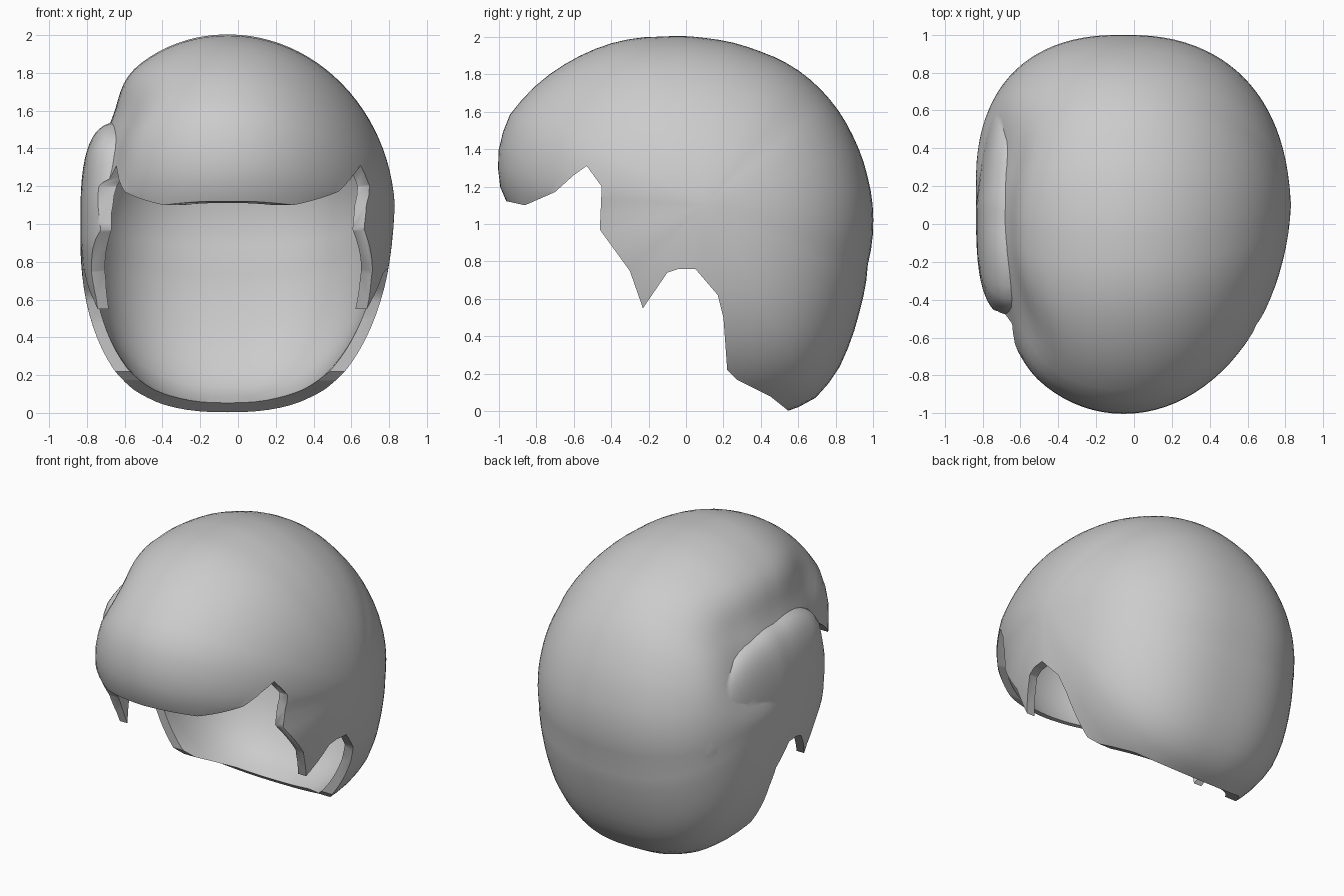
import bpy, bmesh, math

if "Cube" in bpy.data.objects:
    bpy.data.objects.remove(bpy.data.objects["Cube"])

# Mid-plane outline of the hair volume (y, z), walked around the side axis
OUTLINE = [(-1, 1.4), (-.95, 1.57), (-.79, 1.75), (-.6, 1.88), (-.38, 1.97), (-.12, 2),
           (.12, 1.99), (.37, 1.93), (.6, 1.82), (.78, 1.65), (.9, 1.45), (.97, 1.25),
           (1, 1.02), (.97, .78), (.93, .55), (.88, .38), (.8, .2), (.69, .07), (.55, 0),
           (.28, -.04), (-.1, -.1), (-.5, .1), (-.85, .5), (-.92, .9), (-.95, 1.1), (-1, 1.22)]
# Swept lock on the left side (y, z)
SWEEP = [(-.47, 1.3), (-.43, 1.44), (-.3, 1.51), (0, 1.53), (.25, 1.5), (.5, 1.4), (.7, 1.2),
         (.78, .95), (.65, .6), (.3, .35), (-.1, .4), (-.4, .7), (-.49, 1.0)]
# Opening for face, ears and neck (y, z)
OPENING = [(-1.3, 1.12), (-.95, 1.12), (-.86, 1.1), (-.7, 1.17), (-.6, 1.26), (-.53, 1.31),
           (-.45, 1.2), (-.46, .97), (-.3, .75), (-.23, .55), (-.1, .74), (-.04, .76),
           (.05, .76), (.17, .62), (.2, .5), (.22, .22), (.27, .17), (.45, .08),
           (.55, 0), (.6, -.4), (-1.3, -.4)]
CY, CZ, WIDTH = .1, 1.1, .83


def polar_table(points, cy, cz):
    t = sorted((math.atan2(z - cz, y - cy), math.hypot(y - cy, z - cz)) for y, z in points)
    return [(t[-1][0] - math.tau, t[-1][1])] + t + [(t[0][0] + math.tau, t[0][1])]


def radius(table, a):
    for (a0, r0), (a1, r1) in zip(table, table[1:]):
        if a0 <= a <= a1:
            return r0 + (r1 - r0) * (a - a0) / (a1 - a0)
    return table[0][1]


def smooth(t):
    t = max(0, min(1, t))
    return t * t * (3 - 2 * t)


def finish(bm, name):
    bmesh.ops.recalc_face_normals(bm, faces=bm.faces)
    me = bpy.data.meshes.new(name)
    bm.to_mesh(me)
    bm.free()
    ob = bpy.data.objects.new(name, me)
    bpy.context.collection.objects.link(ob)
    return ob


def skin(name, rings, poles):
    """Closed surface through rings of points, capped by a point at each end."""
    bm = bmesh.new()
    rings = [[bm.verts.new(p) for p in ring] for ring in rings]
    n = len(rings[0])
    for r0, r1 in zip(rings, rings[1:]):
        for i in range(n):
            k = (i + 1) % n
            bm.faces.new((r0[i], r0[k], r1[k], r1[i]))
    for ring, p in zip((rings[0], rings[-1]), poles):
        pole = bm.verts.new(p)
        for i in range(n):
            bm.faces.new((ring[i], ring[(i + 1) % n], pole))
    return finish(bm, name)


def hair_volume(name, wall, side_wall, n=72, m=48):
    table = polar_table(OUTLINE, CY, CZ)
    w = WIDTH - side_wall

    def place(x, y, z, c):
        # midline leans left; left side is drawn in above the swept lock
        if x < 0:
            pull = .08 * smooth((1.85 - z) / .3) * smooth((z - 1.0) / .35)
            x += pull * smooth((y + .85) / .4) * (1 - smooth((y - .3) / .45)) * smooth(-x / .5)
        return x - .055 * c, y, z

    rings = []
    for j in range(1, m):
        phi = -math.pi / 2 + math.pi * j / m
        ring = []
        for i in range(n):
            a = -math.pi + math.tau * i / n
            p = 2.03 + .47 * max(0, math.cos(a + math.radians(45)))
            c = math.cos(phi) ** (2 / p)
            s = math.copysign(abs(math.sin(phi)) ** (2 / p), phi)
            # wall thins towards the front side locks
            thick = wall * (1 - .6 * max(0, math.cos(a + math.radians(145))))
            r = (radius(table, a) - thick) * c
            ring.append(place(w * s, CY + r * math.cos(a), CZ + r * math.sin(a), c))
        rings.append(ring)
    return skin(name, rings, (place(-w, CY, CZ, 0), place(w, CY, CZ, 0)))


def sweep_volume(name, n=56, m=14):
    cy, cz, base, depth, p = .08, .98, .6, .235, 3
    table = polar_table(SWEEP, cy, cz)
    rings = []
    for j in range(m):
        t = math.pi / 2 * j / m
        rho, h = math.cos(t) ** (2 / p), math.sin(t) ** (2 / p)
        ring = []
        for i in range(n):
            a = -math.pi + math.tau * i / n
            y = cy + radius(table, a) * rho * math.cos(a)
            z = cz + radius(table, a) * rho * math.sin(a)
            x = -base - depth * h + h * (.1 * max(0, y - .1) + .08 * max(0, .9 - z))
            ring.append((x, y, z))
        rings.append(ring)
    return skin(name, rings, ((-base, cy, cz), (-base - depth, cy, cz)))


# Outer hair, side lock, head hollow and the opening cutter
hair = hair_volume("hair_shell", 0, 0)
sweep = sweep_volume("side_sweep")
hollow = hair_volume("head_hollow", .08, .06)
bm = bmesh.new()
face = bm.faces.new([bm.verts.new((-1.5, y, z)) for y, z in OPENING])
ext = bmesh.ops.extrude_face_region(bm, geom=[face])
bmesh.ops.translate(bm, vec=(3, 0, 0),
                    verts=[v for v in ext["geom"] if isinstance(v, bmesh.types.BMVert)])
opening = finish(bm, "face_opening")

bpy.context.view_layer.objects.active = hair
hair.select_set(True)
for tool, op in ((sweep, 'UNION'), (hollow, 'DIFFERENCE'), (opening, 'DIFFERENCE')):
    mod = hair.modifiers.new(tool.name, 'BOOLEAN')
    mod.operation, mod.solver, mod.object = op, 'EXACT', tool
    bpy.ops.object.modifier_apply(modifier=mod.name)
    bpy.data.objects.remove(tool)

# Single grey material, smooth hair with crisp cut edges
grey = bpy.data.materials.new("hair_grey")
grey.diffuse_color = (.6, .6, .6, 1)
grey.use_nodes = True
grey.node_tree.nodes["Principled BSDF"].inputs["Base Color"].default_value = grey.diffuse_color
hair.data.materials.clear()
hair.data.materials.append(grey)
bpy.ops.object.shade_smooth_by_angle(angle=math.radians(40))
